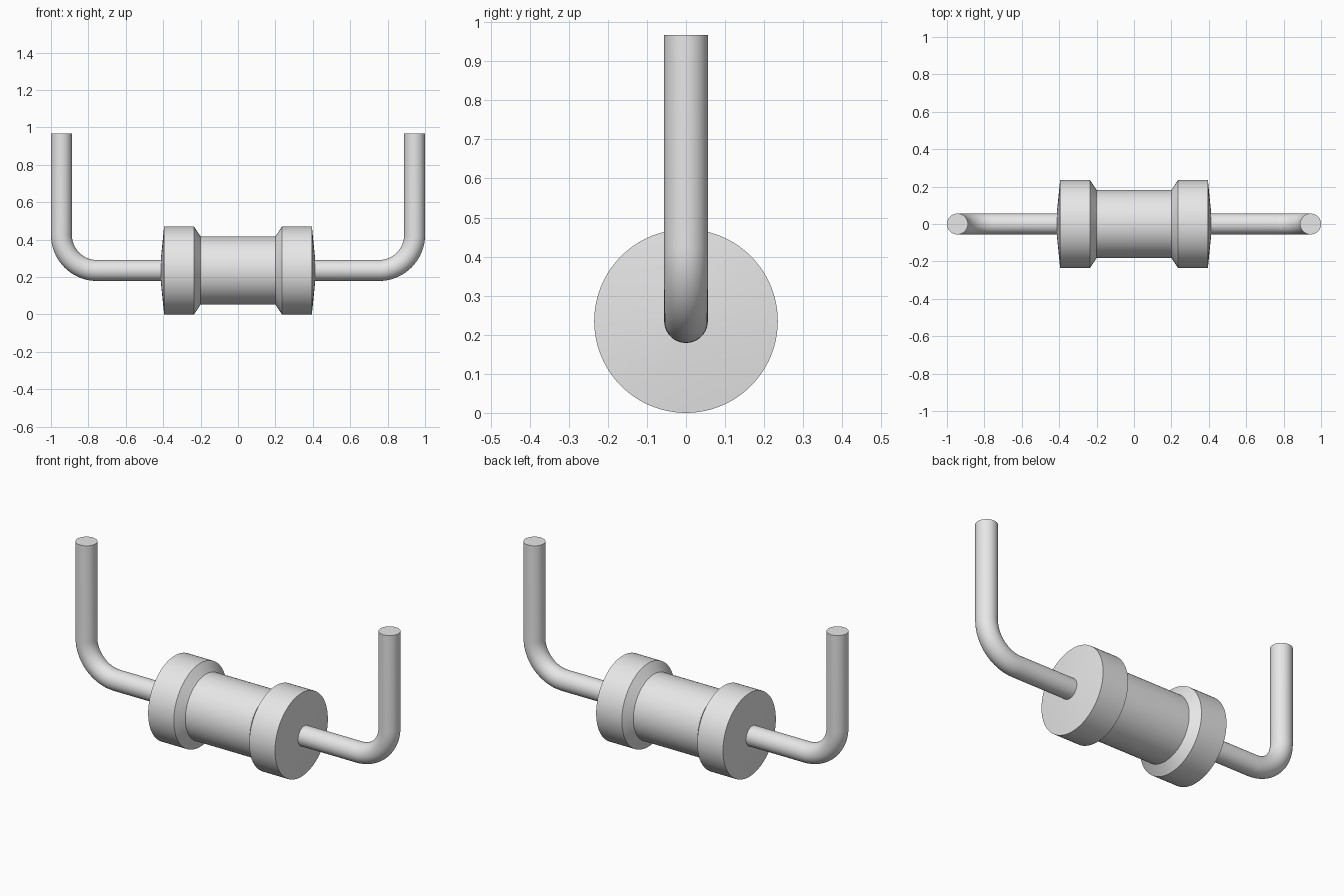
import bpy, bmesh
from math import sin, cos, pi, radians
from mathutils import Vector

cube = bpy.data.objects.get("Cube")
if cube:
    bpy.data.objects.remove(cube, do_unlink=True)

AXIS_Z = 0.235
WIRE_R = 0.056
BEND_R = 0.19
WIRE_X = 1 - WIRE_R
TOP_Z = 0.967

grey = bpy.data.materials.new("light_grey")
grey.use_nodes = True
grey.diffuse_color = (0.8, 0.8, 0.8, 1)
grey.node_tree.nodes["Principled BSDF"].inputs["Base Color"].default_value = (0.8, 0.8, 0.8, 1)


def sweep(name, stations, sides):
    """Skin round rings given as (centre, direction, radius), closed at both ends."""
    bm = bmesh.new()
    across = Vector((0, 1, 0))
    rings = []
    for centre, direction, radius in stations:
        up = Vector(direction).cross(across)
        angles = [2 * pi * i / sides for i in range(sides)]
        rings.append([bm.verts.new(Vector(centre) + radius * (cos(a) * across + sin(a) * up))
                      for a in angles])
    for low, high in zip(rings, rings[1:]):
        for i in range(sides):
            j = (i + 1) % sides
            bm.faces.new((low[i], low[j], high[j], high[i]))
    bm.faces.new(rings[0])
    bm.faces.new(rings[-1])
    bmesh.ops.recalc_face_normals(bm, faces=bm.faces)
    mesh = bpy.data.meshes.new(name)
    bm.to_mesh(mesh)
    bm.free()
    mesh.materials.append(grey)
    obj = bpy.data.objects.new(name, mesh)
    bpy.context.collection.objects.link(obj)
    bpy.ops.object.select_all(action="DESELECT")
    obj.select_set(True)
    bpy.context.view_layer.objects.active = obj
    bpy.ops.object.shade_smooth_by_angle(angle=radians(25))
    return obj


# Body: narrow barrel between two wide end caps with slightly coned faces
half = [(0.20, 0.183), (0.235, 0.235), (0.395, 0.235), (0.413, WIRE_R)]
profile = [(-x, r) for x, r in reversed(half)] + half
sweep("body", [((x, 0, AXIS_Z), (1, 0, 0), r) for x, r in profile], 96)

# Wire leads: straight out of the body, round bend, then straight up
for name, side in (("left_lead", 1), ("right_lead", -1)):
    path = [((side * 0.38, 0, AXIS_Z), (side, 0, 0), WIRE_R)]
    steps = 16
    for k in range(steps + 1):
        a = pi / 2 * k / steps
        centre = (side * (WIRE_X - BEND_R + BEND_R * sin(a)), 0, AXIS_Z + BEND_R * (1 - cos(a)))
        path.append((centre, (side * cos(a), 0, sin(a)), WIRE_R))
    path.append(((side * WIRE_X, 0, TOP_Z), (0, 0, 1), WIRE_R))
    sweep(name, path, 40)
